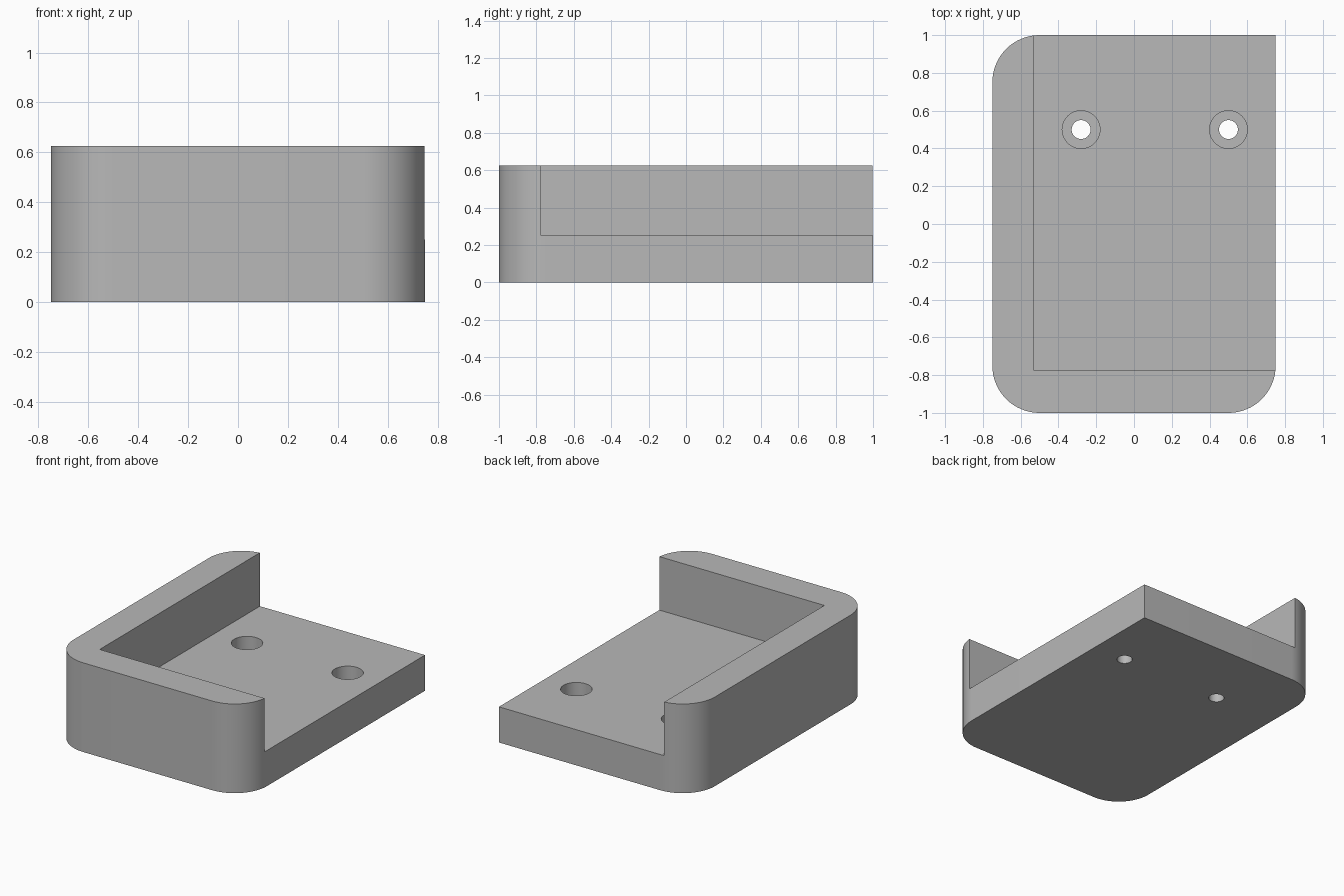
import bpy, bmesh
from math import cos, sin, pi, radians

cube = bpy.data.objects.get("Cube")
if cube:
    bpy.data.objects.remove(cube, do_unlink=True)

W, L, H = 0.75, 1.0, 0.625      # half width, half length, full height
FLOOR, RADIUS = 0.25, 0.25      # floor thickness, corner radius
INNER_X, INNER_Y = -0.53, -0.775
BORE_DEPTH = 0.125

grey = bpy.data.materials.new("plain grey")
grey.use_nodes = True
grey.diffuse_color = (0.48, 0.48, 0.48, 1)
grey.node_tree.nodes["Principled BSDF"].inputs["Base Color"].default_value = grey.diffuse_color


def prism(name, outline, z0, z1):
    """Extrude a flat outline between two heights."""
    bm = bmesh.new()
    base = bm.faces.new([bm.verts.new((x, y, z0)) for x, y in outline])
    top = bmesh.ops.extrude_face_region(bm, geom=[base])["geom"]
    bmesh.ops.translate(bm, vec=(0, 0, z1 - z0),
                        verts=[v for v in top if isinstance(v, bmesh.types.BMVert)])
    bmesh.ops.recalc_face_normals(bm, faces=bm.faces)
    mesh = bpy.data.meshes.new(name)
    bm.to_mesh(mesh)
    bm.free()
    mesh.materials.append(grey)
    obj = bpy.data.objects.new(name, mesh)
    bpy.context.collection.objects.link(obj)
    return obj


def arc(cx, cy, r, start, sweep, steps):
    return [(cx + r * cos(start + sweep * i / steps), cy + r * sin(start + sweep * i / steps))
            for i in range(steps + 1)]


def circle(cx, cy, r):
    return arc(cx, cy, r, 0, 2 * pi, 48)[:-1]


def cut(target, cutter):
    mod = target.modifiers.new(cutter.name, 'BOOLEAN')
    mod.operation, mod.solver, mod.object = 'DIFFERENCE', 'EXACT', cutter
    bpy.context.view_layer.objects.active = target
    bpy.ops.object.modifier_apply(modifier=mod.name)
    bpy.data.objects.remove(cutter, do_unlink=True)


# Block with three rounded corners and one square corner
cx, cy = W - RADIUS, L - RADIUS
outline = [(W, L)]
for x, y, start in ((-cx, cy, pi / 2), (-cx, -cy, pi), (cx, -cy, 1.5 * pi)):
    outline += arc(x, y, RADIUS, start, pi / 2, 16)
bracket = prism("corner_bracket", outline, 0, H)

# Pocket open to the back and the left side
cut(bracket, prism("pocket_cutter",
                   [(INNER_X, INNER_Y), (2, INNER_Y), (2, 2), (INNER_X, 2)], FLOOR, 1))

# Two counterbored screw holes
for x in (-0.28, 0.5):
    cut(bracket, prism("counterbore_cutter", circle(x, 0.5, 0.1), FLOOR - BORE_DEPTH, 0.5))
    cut(bracket, prism("hole_cutter", circle(x, 0.5, 0.05), -0.1, 0.5))

# Smooth the rounded walls, keep the edges crisp
bpy.ops.object.select_all(action='DESELECT')
bracket.select_set(True)
bpy.context.view_layer.objects.active = bracket
bpy.ops.object.shade_smooth_by_angle(angle=radians(30))
